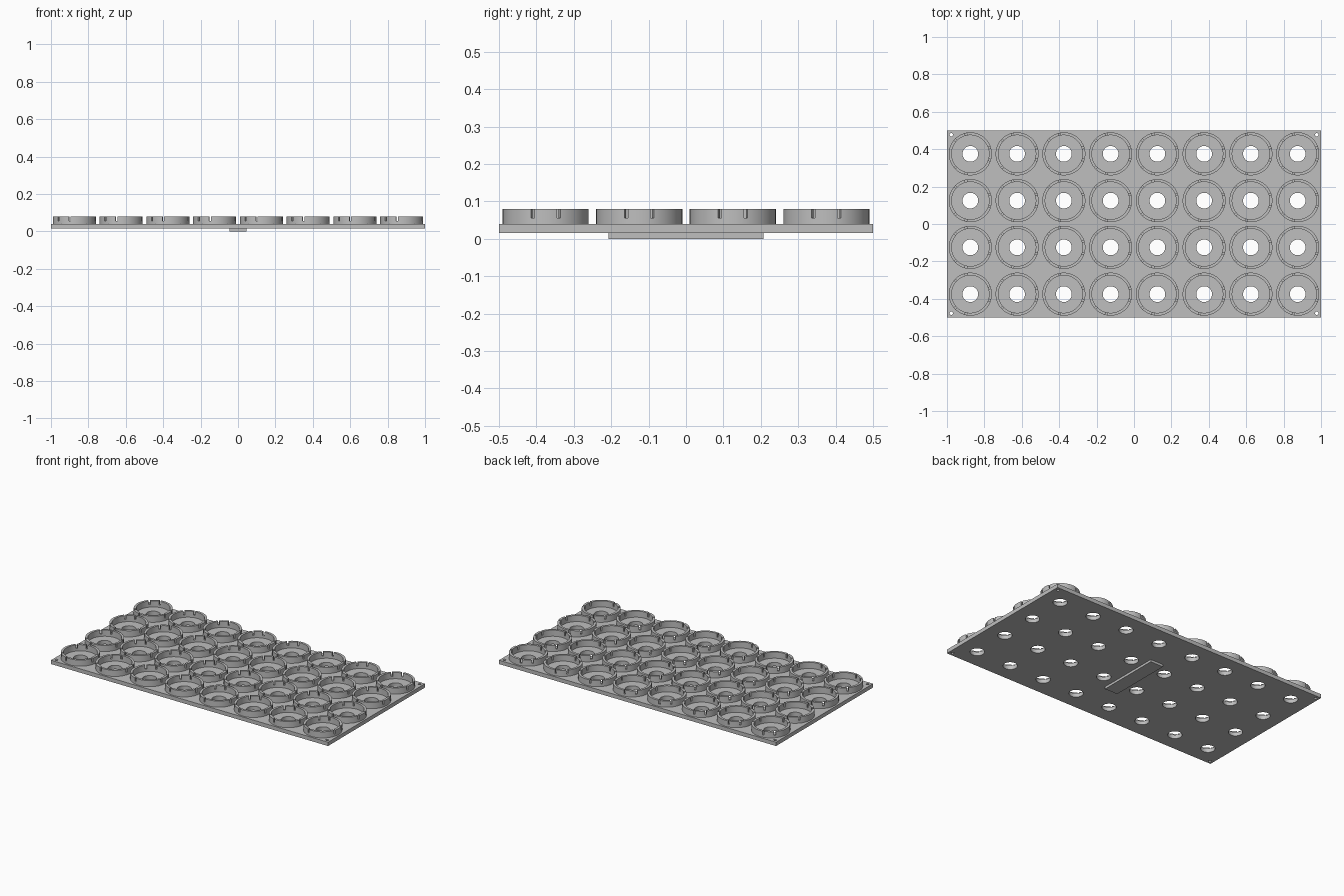
import bpy, bmesh
from math import radians
from mathutils import Matrix

old = bpy.data.objects.get("Cube")
if old:
    bpy.data.objects.remove(old)

grey = bpy.data.materials.new("mid_grey")
grey.use_nodes = True
colour = (0.52, 0.52, 0.52, 1)
grey.diffuse_color = colour
grey.node_tree.nodes["Principled BSDF"].inputs["Base Color"].default_value = colour

PITCH, COLS, ROWS = 0.25, 8, 4
PLATE_LOW, PLATE_TOP, RIM_TOP = 0.015, 0.04, 0.08
centres = [((c - (COLS - 1) / 2) * PITCH, (r - (ROWS - 1) / 2) * PITCH)
           for r in range(ROWS) for c in range(COLS)]


def add_box(bm, low, high, turn=0):
    size = [h - l for l, h in zip(low, high)]
    mid = [(h + l) / 2 for l, h in zip(low, high)]
    m = Matrix.Rotation(turn, 4, "Z") @ Matrix.Translation(mid) @ Matrix.Diagonal((*size, 1))
    bmesh.ops.create_cube(bm, size=1, matrix=m)


def add_tube(bm, x, y, radius, low, high, sides=64):
    bmesh.ops.create_cone(bm, cap_ends=True, segments=sides, radius1=radius, radius2=radius,
                          depth=high - low, matrix=Matrix.Translation((x, y, (low + high) / 2)))


def finish(name, bm):
    mesh = bpy.data.meshes.new(name)
    bm.to_mesh(mesh)
    bm.free()
    mesh.materials.append(grey)
    obj = bpy.data.objects.new(name, mesh)
    bpy.context.collection.objects.link(obj)
    return obj


def cut(obj, cutter):
    """Subtract the cutter, keep the result as plain mesh, drop the cutter."""
    cutter.hide_render = True
    mod = obj.modifiers.new("cut", "BOOLEAN")
    mod.operation, mod.solver, mod.object = "DIFFERENCE", "EXACT", cutter
    deps = bpy.context.evaluated_depsgraph_get()
    mesh = bpy.data.meshes.new_from_object(obj.evaluated_get(deps))
    obj.modifiers.clear()
    obj.data = mesh
    bpy.data.objects.remove(cutter)


def smooth(obj):
    bpy.ops.object.select_all(action="DESELECT")
    obj.select_set(True)
    bpy.context.view_layer.objects.active = obj
    bpy.ops.object.shade_smooth_by_angle(angle=radians(30))


# Base plate with a hole under every cup and a screw hole in each corner
bm = bmesh.new()
add_box(bm, (-1, -0.5, PLATE_LOW), (1, 0.5, PLATE_TOP))
plate = finish("base_plate", bm)
bm = bmesh.new()
for x, y in centres:
    add_tube(bm, x, y, 0.042, 0, 0.06, 48)
for sx in (-1, 1):
    for sy in (-1, 1):
        add_tube(bm, sx * 0.977, sy * 0.477, 0.009, 0, 0.06, 24)
cut(plate, finish("hole_cutter", bm))
smooth(plate)

# Spine bar under the plate
bm = bmesh.new()
add_box(bm, (-0.046, -0.207, 0), (0.046, 0.207, PLATE_LOW))
finish("underside_bar", bm)

# Cup rim: a ring with three pairs of notches that form spring tabs
bm = bmesh.new()
add_tube(bm, 0, 0, 0.115, PLATE_TOP, RIM_TOP)
rim = finish("cup_rim", bm)
bm = bmesh.new()
add_tube(bm, 0, 0, 0.1, 0, 0.12)
cut(rim, finish("bore_cutter", bm))
bm = bmesh.new()
for tab in (0, 120, 240):
    for side in (-17.5, 17.5):
        add_box(bm, (0.08, -0.005, 0.056), (0.14, 0.005, 0.1), radians(tab + side))
cut(rim, finish("notch_cutter", bm))
smooth(rim)

# Repeat the rim over the grid
rim.location = (*centres[0], 0)
for x, y in centres[1:]:
    copy = rim.copy()
    copy.location = (x, y, 0)
    bpy.context.collection.objects.link(copy)
